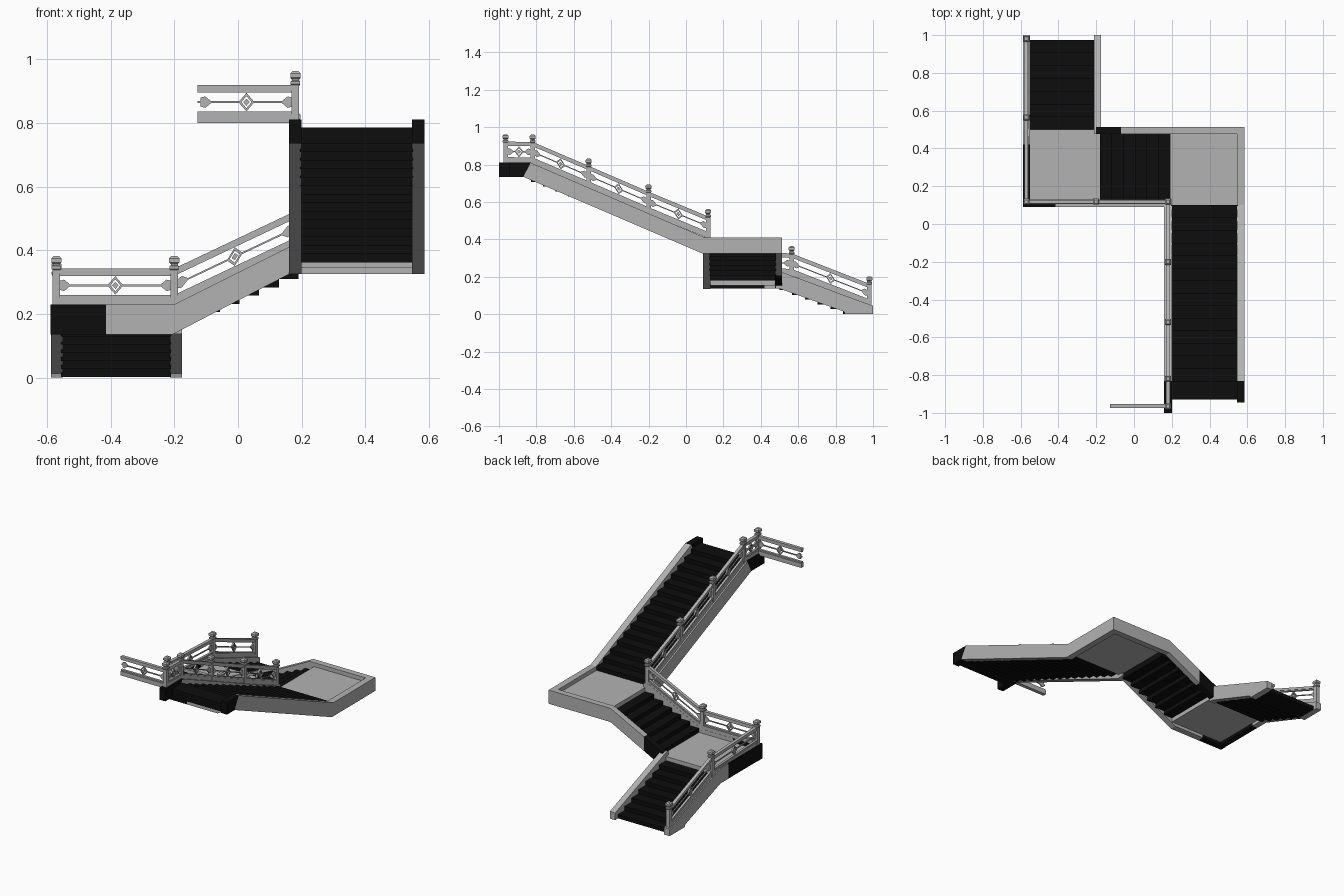
import bpy, bmesh
from mathutils import Vector

if "Cube" in bpy.data.objects:
    bpy.data.objects.remove(bpy.data.objects["Cube"])


def make_material(name, value):
    m = bpy.data.materials.new(name)
    m.use_nodes = True
    colour = (value, value, value, 1)
    m.diffuse_color = colour
    m.node_tree.nodes["Principled BSDF"].inputs["Base Color"].default_value = colour
    return m


STONE = make_material("light grey stone", 0.45)
BLACK = make_material("black", 0.004)
MATERIALS = [STONE, BLACK]


def finish(bm, name, mats):
    bmesh.ops.recalc_face_normals(bm, faces=bm.faces)
    mesh = bpy.data.meshes.new(name)
    bm.to_mesh(mesh)
    bm.free()
    for m in mats:
        mesh.materials.append(m)
    ob = bpy.data.objects.new(name, mesh)
    bpy.context.collection.objects.link(ob)
    return ob


def prism(bm, points, offset):
    """Solid between a flat outline and its copy moved by offset."""
    a = [bm.verts.new(p) for p in points]
    b = [bm.verts.new(Vector(p) + Vector(offset)) for p in points]
    bm.faces.new(a)
    bm.faces.new(b[::-1])
    for i in range(len(a)):
        j = (i + 1) % len(a)
        bm.faces.new((a[i], b[i], b[j], a[j]))


def box(name, x, y, z, mat):
    bm = bmesh.new()
    prism(bm, [(x[0], y[0], z[0]), (x[1], y[0], z[0]), (x[1], y[1], z[0]), (x[0], y[1], z[0])],
          (0, 0, z[1] - z[0]))
    return finish(bm, name, [mat])


def on_axis(axis, along, across, z):
    return (along, across, z) if axis == "x" else (across, along, z)


def stringer(name, axis, across, stations, black=()):
    """Beam through (top along, top z, bottom along, bottom z) stations; listed spans are black."""
    bm = bmesh.new()
    rings = []
    for ta, tz, ba, bz in stations:
        rings.append([bm.verts.new(on_axis(axis, a, c, z)) for a, c, z in
                      ((ta, across[0], tz), (ta, across[1], tz), (ba, across[1], bz), (ba, across[0], bz))])
    last = len(rings) - 2
    for k in range(last + 1):
        faces = []
        r, s = rings[k], rings[k + 1]
        for i in range(4):
            j = (i + 1) % 4
            faces.append(bm.faces.new((r[i], r[j], s[j], s[i])))
        if k == 0:
            faces.append(bm.faces.new(r))
        if k == last:
            faces.append(bm.faces.new(s))
        for f in faces:
            f.material_index = int(k in black)
    return finish(bm, name, MATERIALS)


def flight(name, axis, across, start, tread, z, rise, count, end):
    """Zigzag stair with an equally stepped underside."""
    top = []
    for i in range(count):
        s = start + tread * i
        e = end if i == count - 1 else s + tread
        h = z + rise * (i + 1)
        top += [(s, h), (e, h)]
    under = [(a, max(h - 0.05, 0.002)) for a, h in reversed(top)]
    bm = bmesh.new()
    w = across[1] - across[0]
    prism(bm, [on_axis(axis, a, across[0], h) for a, h in top + under],
          (0, w, 0) if axis == "x" else (w, 0, 0))
    bmesh.ops.remove_doubles(bm, verts=bm.verts, dist=0.00001)
    return finish(bm, name, [BLACK])


# Landings and stairs
F1, F2, F3 = 0.205, 0.385, 0.785
box("lower_landing", (-0.56, -0.18), (0.12, 0.5), (0.155, F1), STONE)
box("upper_landing", (0.19, 0.555), (0.1, 0.485), (0.345, F2), STONE)
flight("lower_stairs", "y", (-0.555, -0.21), 0.975, -0.475 / 7, 0, F1 / 8, 7, 0.5)
flight("middle_stairs", "x", (0.125, 0.48), -0.18, 0.37 / 6, F1, (F2 - F1) / 7, 6, 0.19)
flight("upper_stairs", "y", (0.195, 0.55), 0.1, -0.93 / 14, F2, (F3 - F2) / 15, 15, -0.93)

# Side beams of the lower flight, the outer one running on around the landing
foot = [(1.0, 0.045, 1.0, 0), (0.85, 0.1, 0.85, 0), (0.845, 0.102, 0.845, 0.014)]
bend = (0.5, 0.23, 0.5, 0.137)
stringer("lower_outer_beam", "y", (-0.587, -0.55),
         foot + [bend, (0.42, 0.23, 0.42, 0.137), (0.092, 0.23, 0.092, 0.137)], black=(4,))
stringer("lower_inner_beam", "y", (-0.213, -0.176), foot + [bend, (0.478, 0.23, 0.478, 0.137)])

# Side beams of the middle flight
stringer("middle_front_beam", "x", (0.09, 0.13),
         [(-0.588, 0.23, -0.588, 0.136), (-0.415, 0.23, -0.415, 0.136), (-0.2, 0.23, -0.205, 0.136),
          (0.16, 0.41, 0.16, 0.325), (0.2, 0.41, 0.2, 0.325)], black=(0,))
stringer("middle_back_beam", "x", (0.476, 0.514),
         [(-0.2, 0.23, -0.2, 0.14), (-0.07, 0.295, -0.07, 0.207), (0.16, 0.41, 0.16, 0.325),
          (0.584, 0.41, 0.584, 0.325)], black=(0,))

# Side beams of the upper flight
for name, across, start, end in (("upper_right_beam", (0.546, 0.586), 0.513, -0.945),
                                 ("upper_left_beam", (0.16, 0.2), 0.131, -1.0)):
    stringer(name, "y", across, [(start, 0.41, start, 0.326), (0.1, 0.41, 0.085, 0.326),
                                 (-0.83, 0.81, -0.87, 0.735), (end, 0.81, end, 0.735)], black=(2,))


def post(name, x, y, z):
    """Square post with a collar, neck and flared cap."""
    profile = [(0.012, -0.015), (0.012, 0.108), (0.015, 0.112), (0.015, 0.12), (0.011, 0.123),
               (0.011, 0.127), (0.016, 0.132), (0.016, 0.145), (0.009, 0.152)]
    bm = bmesh.new()
    rings = [[bm.verts.new((x + sx * r, y + sy * r, z + h))
              for sx, sy in ((-1, -1), (1, -1), (1, 1), (-1, 1))] for r, h in profile]
    for r, s in zip(rings, rings[1:]):
        for i in range(4):
            j = (i + 1) % 4
            bm.faces.new((r[i], r[j], s[j], s[i]))
    bm.faces.new(rings[0])
    bm.faces.new(rings[-1])
    finish(bm, name, [STONE])


def panel(name, p, q):
    """Railing panel sheared along the line from p to q."""
    p, q = Vector(p), Vector(q)
    run = Vector((q.x - p.x, q.y - p.y, 0))
    length = run.length
    side = Vector((-run.y, run.x, 0)) / length
    bm = bmesh.new()

    def piece(outline, width):
        prism(bm, [p + (q - p) * (s / length) + Vector((0, 0, h)) - side * width / 2
                   for s, h in outline], side * width)

    def bar(s0, s1, h0, h1, width):
        piece([(s0, h0), (s1, h0), (s1, h1), (s0, h1)], width)

    mid, c = 0.06, length / 2
    bar(0, length, -0.005, 0.022, 0.022)
    bar(0, length, 0.022, 0.03, 0.014)
    bar(0, length, 0.09, 0.097, 0.012)
    bar(0, length, 0.097, 0.113, 0.02)
    # Centre bar, broken by the diamond
    bar(0, c - 0.02, mid - 0.003, mid + 0.003, 0.006)
    bar(c + 0.02, length, mid - 0.003, mid + 0.003, 0.006)
    outer, inner = (0.025, 0.029), (0.016, 0.019)
    dirs = [(1, 0), (0, 1), (-1, 0), (0, -1)]
    for i in range(4):
        a, b = dirs[i], dirs[(i + 1) % 4]
        piece([(c + d[0] * k[0], mid + d[1] * k[1])
               for d, k in ((a, outer), (b, outer), (b, inner), (a, inner))], 0.01)
    piece([(c + d[0] * 0.01, mid + d[1] * 0.011) for d in dirs], 0.008)
    # Arrow shaped brackets at both ends
    arrow = [(0.01, -0.014), (0.024, -0.018), (0.046, 0), (0.024, 0.018), (0.01, 0.014)]
    piece([(s, mid + h) for s, h in arrow], 0.008)
    piece([(length - s, mid + h) for s, h in arrow], 0.008)
    finish(bm, name, [STONE])


# Railing along the open side, from the foot to the top
line = [(-0.57, 0.98, 0.05), (-0.57, 0.565, 0.212), (-0.57, 0.118, 0.23), (-0.2, 0.118, 0.23),
        (0.18, 0.118, 0.41), (0.18, -0.2, 0.542), (0.18, -0.52, 0.68), (0.18, -0.82, 0.808),
        (0.18, -0.965, 0.81)]
for i, p in enumerate(line):
    post(f"railing_post_{i + 1}", *p)
for i, (p, q) in enumerate(zip(line, line[1:])):
    panel(f"railing_panel_{i + 1}", p, q)
panel("top_railing_panel", (0.18, -0.963, 0.805), (-0.127, -0.963, 0.805))
